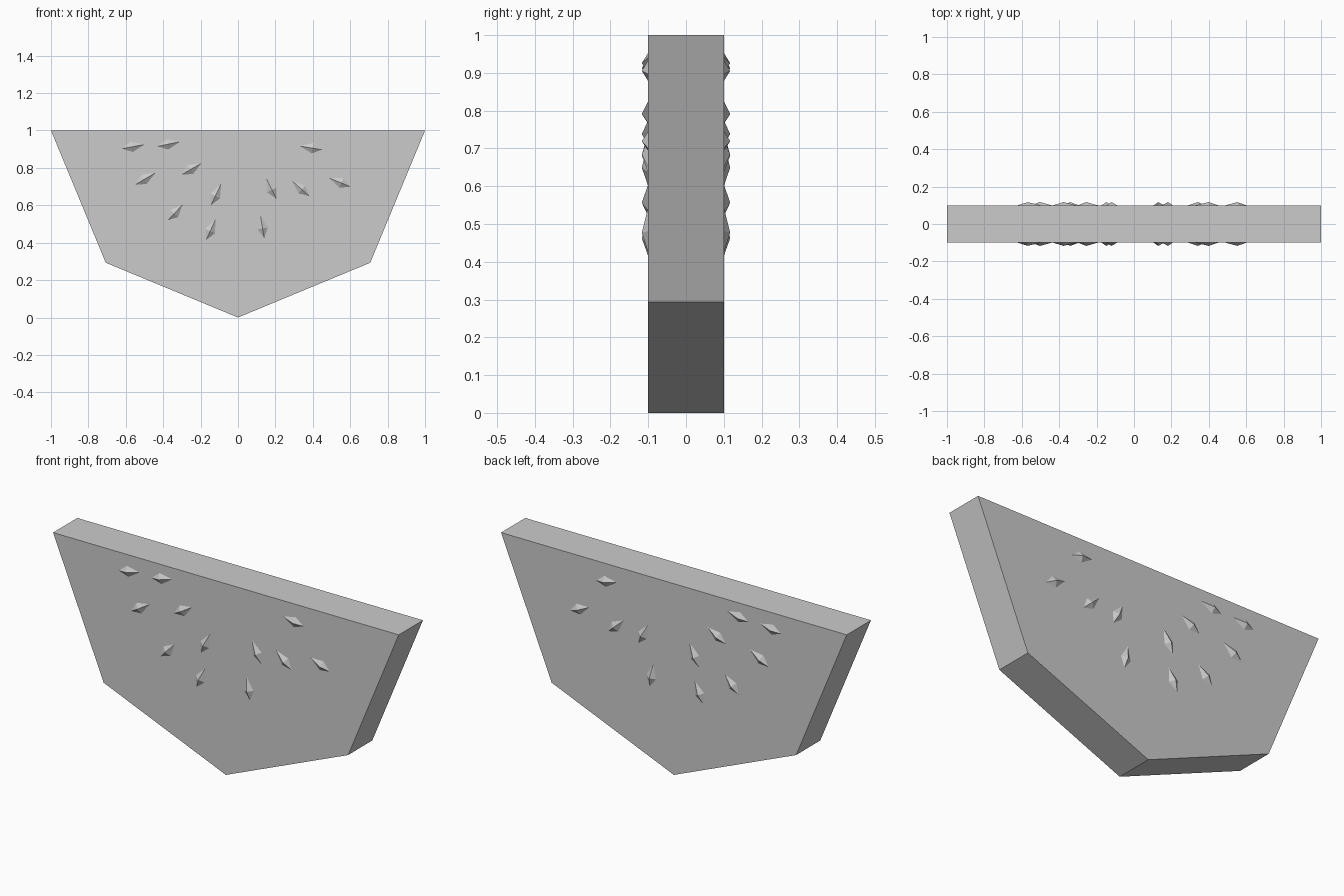
import bpy, math
from mathutils import Vector

if "Cube" in bpy.data.objects:
    bpy.data.objects.remove(bpy.data.objects["Cube"])


def add_mesh(name, verts, faces):
    mesh = bpy.data.meshes.new(name)
    mesh.from_pydata(verts, [], faces)
    obj = bpy.data.objects.new(name, mesh)
    bpy.context.collection.objects.link(obj)
    return obj


# Slice: lower half of an octagon, extruded through y
HALF = 0.1
profile = [(-math.cos(i * math.pi / 4), 1 - math.sin(i * math.pi / 4)) for i in range(5)]
n = len(profile)
verts = [(x, y, z) for y in (-HALF, HALF) for x, z in profile]
faces = [list(range(n)), list(range(2 * n - 1, n - 1, -1))]
faces += [[(i + 1) % n, i, i + n, (i + 1) % n + n] for i in range(n)]
add_mesh("fruit_slice", verts, faces)

# Seeds: (inner tip x, z, outer tip x, z) on the cut face
SEEDS = [
    (-0.50, 0.925, -0.62, 0.903), (-0.31, 0.94, -0.43, 0.915),
    (-0.44, 0.775, -0.55, 0.71), (-0.195, 0.825, -0.30, 0.765),
    (-0.295, 0.605, -0.375, 0.52), (-0.09, 0.715, -0.145, 0.60),
    (-0.12, 0.525, -0.17, 0.415), (0.15, 0.745, 0.205, 0.635),
    (0.12, 0.545, 0.14, 0.425), (0.29, 0.73, 0.38, 0.65),
    (0.49, 0.745, 0.60, 0.70), (0.33, 0.917, 0.45, 0.897),
]


def add_seed(name, x0, z0, x1, z1):
    # Low bipyramid, widest nearer its outer end, mirrored to the back face
    inner, outer = Vector((x0, -HALF, z0)), Vector((x1, -HALF, z1))
    mid = inner.lerp(outer, 0.57)
    along = (outer - inner).normalized()
    side = Vector((-along.z, 0, along.x)) * 0.028
    rise = Vector((0, -0.017, 0))
    pts = [inner, mid + side, outer, mid - side, mid + rise, mid - rise]
    tris = [(i, (i + 1) % 4, 4) for i in range(4)] + [((i + 1) % 4, i, 5) for i in range(4)]
    seed = add_mesh(name, pts, tris)
    mirror = seed.modifiers.new("both_faces", "MIRROR")
    mirror.use_axis = (False, True, False)
    mirror.use_clip = False


for i, s in enumerate(SEEDS):
    add_seed(f"seed_{i + 1}", *s)
